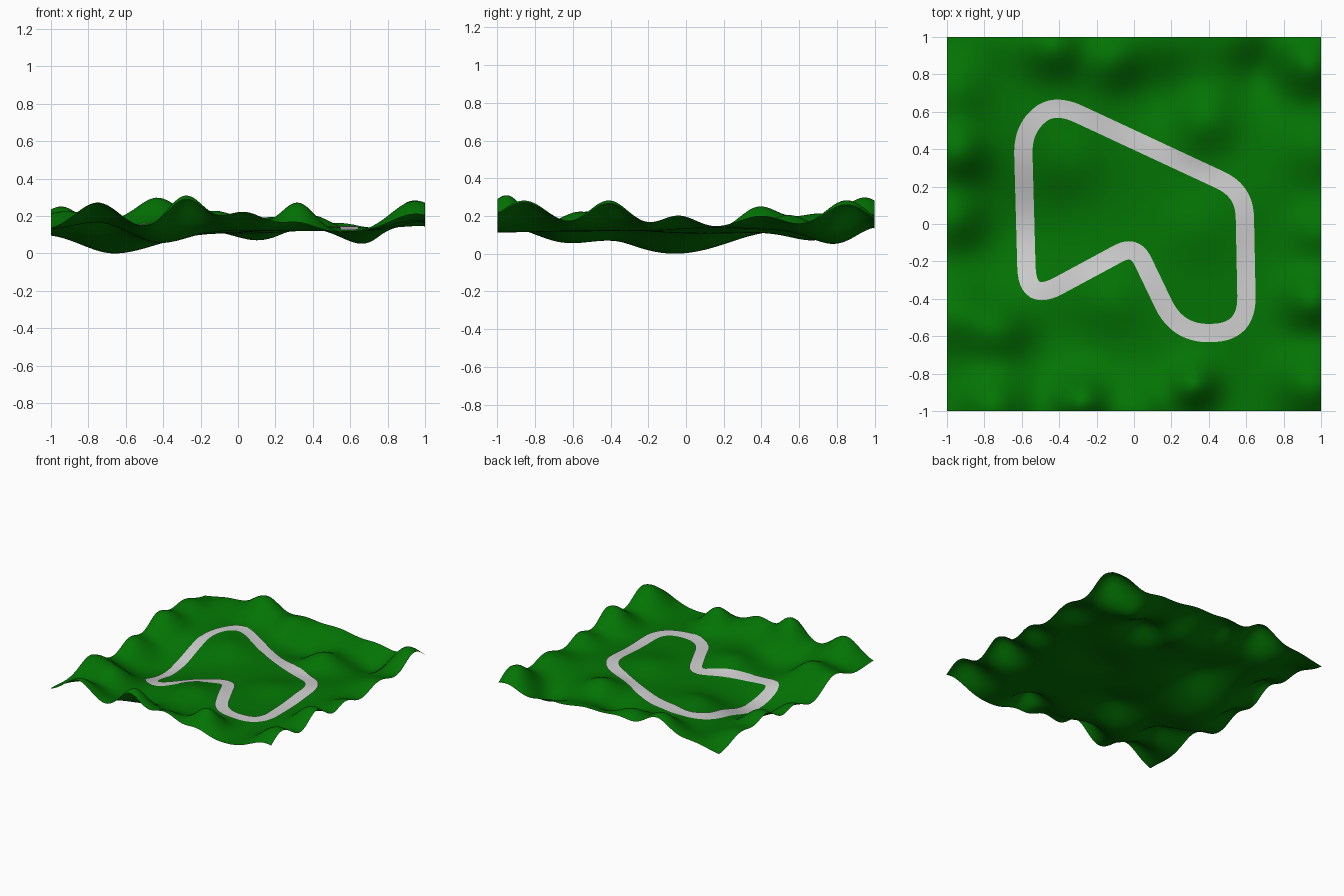
import bpy
import bmesh
import math
from mathutils import Vector

cube = bpy.data.objects.get("Cube")
if cube:
    bpy.data.objects.remove(cube, do_unlink=True)


def make_material(name, color):
    mat = bpy.data.materials.new(name)
    mat.use_nodes = True
    mat.diffuse_color = color
    bsdf = mat.node_tree.nodes["Principled BSDF"]
    bsdf.inputs["Base Color"].default_value = color
    bsdf.inputs["Roughness"].default_value = 0.9
    return mat


grass = make_material("grass green", (0.001, 0.175, 0.001, 1))
asphalt = make_material("road grey", (0.62, 0.62, 0.62, 1))

# Hills and hollows: x, y, height, radius
HILLS = [
    # front edge
    (-.75, -.98, .15, .12), (-.28, -.95, .19, .10), (.03, -1, .10, .11),
    (.32, -.86, .15, .09), (.95, -.86, .16, .13),
    # right edge
    (.95, -.41, .16, .11), (.98, -.04, .08, .10), (.92, .85, .18, .12),
    (.97, .4, .08, .13),
    # back edge
    (-.43, .95, .17, .12), (-.12, .86, .08, .10), (.2, 1, .075, .16),
    (-.75, 1, .05, .13), (.6, 1, .06, .12), (-.08, 1.02, .04, .12),
    # left edge
    (-.94, .38, .14, .11), (-.95, .02, .11, .11), (-.95, -.48, .11, .13),
    (-.96, .71, .09, .13),
    # middle
    (-.71, -.57, .10, .11), (.38, .55, .09, .11), (-.35, .33, .06, .13),
    (.33, -.02, .04, .13), (-.12, -.42, .05, .12), (.62, .15, .02, .15),
    (-.42, .6, .035, .15),
    # hollows
    (-.69, -.05, -.12, .25), (-.42, -.62, -.06, .16), (.7, .82, -.10, .13),
    (.58, -.9, -.01, .14), (.12, .7, -.06, .14), (.15, .1, -.015, .2),
]
BASE = 0.125


def height(x, y):
    z = BASE
    for hx, hy, h, r in HILLS:
        z += h * math.exp(-((x - hx) ** 2 + (y - hy) ** 2) / (2 * r * r))
    return z


def add_object(name, bm, mat):
    mesh = bpy.data.meshes.new(name)
    bm.to_mesh(mesh)
    bm.free()
    for poly in mesh.polygons:
        poly.use_smooth = True
    mesh.materials.append(mat)
    obj = bpy.data.objects.new(name, mesh)
    bpy.context.collection.objects.link(obj)
    return obj


# Rolling ground sheet
bm = bmesh.new()
bmesh.ops.create_grid(bm, x_segments=100, y_segments=100, size=1)
for v in bm.verts:
    v.co.z = height(v.co.x, v.co.y)
low = min(v.co.z for v in bm.verts)
stretch = 0.31 / (max(v.co.z for v in bm.verts) - low)
for v in bm.verts:
    v.co.z = (v.co.z - low) * stretch
add_object("ground", bm, grass)

# Road centre line corners: x, y, rounding distance
CORNERS = [
    (-.595, .50, .13), (-.43, .65, .15), (.59, .175, .14), (.605, -.575, .19),
    (.235, -.59, .18), (.005, -.11, .10), (-.57, -.42, .19),
]


def rounded_loop(corners, arc_steps=12, spacing=0.025):
    arcs = []
    for i, (x, y, cut) in enumerate(corners):
        c = Vector((x, y))
        before = Vector(corners[i - 1][:2])
        after = Vector(corners[(i + 1) % len(corners)][:2])
        a = c + (before - c).normalized() * min(cut, (before - c).length * .48)
        b = c + (after - c).normalized() * min(cut, (after - c).length * .48)
        ts = [k / arc_steps for k in range(arc_steps + 1)]
        arcs.append([a * (1 - t) ** 2 + c * 2 * t * (1 - t) + b * t * t for t in ts])
    path = []
    for i, arc in enumerate(arcs):
        path += arc
        start, end = arc[-1], arcs[(i + 1) % len(arcs)][0]
        n = max(1, int((end - start).length / spacing))
        path += [start.lerp(end, k / n) for k in range(1, n)]
    return path


# Road ribbon draped over the ground
HALF_WIDTH = 0.049
LIFT = 0.006
ACROSS = 5
path = rounded_loop(CORNERS)
bm = bmesh.new()
rows = []
for i, p in enumerate(path):
    along = (path[(i + 1) % len(path)] - path[i - 1]).normalized()
    side = Vector((-along.y, along.x))
    row = []
    for k in range(ACROSS):
        q = p + side * HALF_WIDTH * (1 - 2 * k / (ACROSS - 1))
        z = (height(q.x, q.y) - low) * stretch + LIFT
        row.append(bm.verts.new((q.x, q.y, z)))
    rows.append(row)
for i, row in enumerate(rows):
    nxt = rows[(i + 1) % len(rows)]
    for k in range(ACROSS - 1):
        bm.faces.new((row[k], row[k + 1], nxt[k + 1], nxt[k]))
add_object("road", bm, asphalt)
